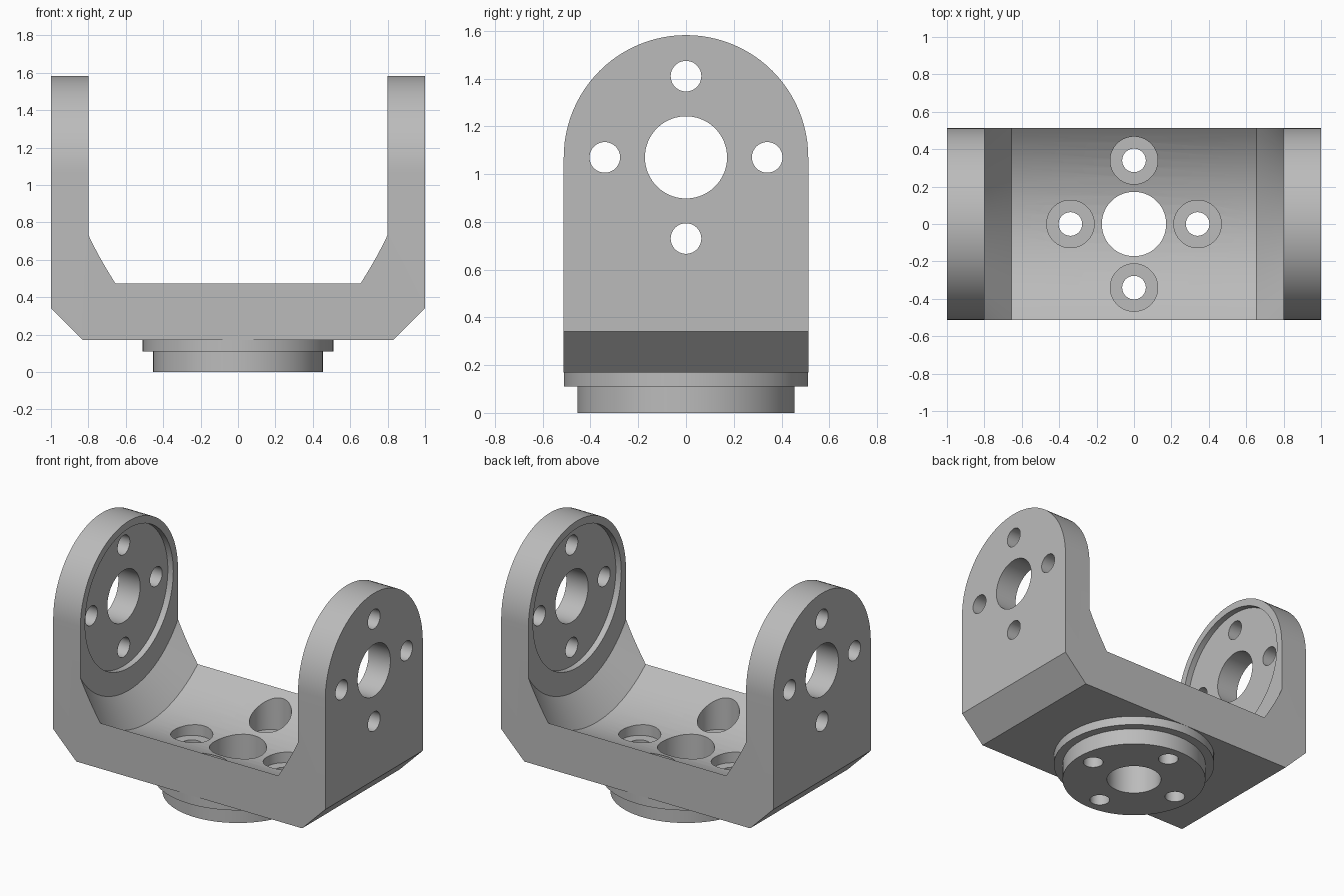
import bpy, bmesh, math
from mathutils import Matrix, Vector

if "Cube" in bpy.data.objects:
    bpy.data.objects.remove(bpy.data.objects["Cube"])

AXIS = 1.07      # height of the pivot axis
HALF = 0.512     # half depth, also the radius of the arm tops
BOLT = 0.34      # bolt circle radius
SIDES = 96

grey = bpy.data.materials.new("machined_grey")
grey.use_nodes = True
COLOUR = (0.5, 0.5, 0.5, 1)
grey.diffuse_color = COLOUR
grey.node_tree.nodes["Principled BSDF"].inputs["Base Color"].default_value = COLOUR


def to_object(name, bm):
    bmesh.ops.recalc_face_normals(bm, faces=bm.faces)
    mesh = bpy.data.meshes.new(name)
    bm.to_mesh(mesh)
    bm.free()
    mesh.materials.append(grey)
    obj = bpy.data.objects.new(name, mesh)
    bpy.context.collection.objects.link(obj)
    return obj


def lathe(name, profile, centre=(0, 0, 0), along_x=False):
    """Revolve (position along axis, radius) points into a closed solid."""
    bm = bmesh.new()
    rings = []
    for h, r in profile:
        angles = [math.tau * i / SIDES for i in range(SIDES)]
        rings.append([bm.verts.new((r * math.cos(a), r * math.sin(a), h)) for a in angles])
    for low, high in zip(rings, rings[1:]):
        for i in range(SIDES):
            j = (i + 1) % SIDES
            bm.faces.new((low[i], low[j], high[j], high[i]))
    bm.faces.new(rings[0][::-1])
    bm.faces.new(rings[-1])
    if along_x:
        bm.transform(Matrix.Rotation(math.pi / 2, 4, "Y"))
    bm.transform(Matrix.Translation(centre))
    return to_object(name, bm)


def combine(target, tool, operation):
    mod = target.modifiers.new(tool.name, "BOOLEAN")
    mod.operation, mod.solver, mod.object = operation, "EXACT", tool
    bpy.context.view_layer.objects.active = target
    bpy.ops.object.modifier_apply(modifier=mod.name)
    bpy.data.objects.remove(tool)


# Yoke blank: arched side profile extruded across the width
bm = bmesh.new()
outline = [(-HALF, 0.17), (HALF, 0.17)]
for i in range(SIDES // 2 + 1):
    a = math.pi * i / (SIDES // 2)
    outline.append((HALF * math.cos(a), AXIS + HALF * math.sin(a)))
face = bm.faces.new([bm.verts.new((-1, y, z)) for y, z in outline])
extruded = bmesh.ops.extrude_face_region(bm, geom=[face])["geom"]
bmesh.ops.translate(bm, vec=(2, 0, 0),
                    verts=[v for v in extruded if isinstance(v, bmesh.types.BMVert)])

# Lower corner chamfers
for side in (-1, 1):
    cut = bmesh.ops.bisect_plane(bm, geom=bm.verts[:] + bm.edges[:] + bm.faces[:],
                                 plane_co=(side, 0, 0.34),
                                 plane_no=Vector((side, 0, -1)), clear_outer=True)
    rim = [e for e in cut["geom_cut"] if isinstance(e, bmesh.types.BMEdge)]
    bmesh.ops.contextual_create(bm, geom=rim)
yoke = to_object("yoke_bracket", bm)

# Swept clearance between the arms: concave floor with conical ends
clearance = [(-0.8, 0.613), (-0.655, 0.787), (0.655, 0.787), (0.8, 0.613)]
combine(yoke, lathe("clearance", clearance, (0, 0, AXIS), True), "DIFFERENCE")

# Stepped round mount under the base
mount = [(0, 0.455), (0.11, 0.455), (0.11, HALF - 0.001), (0.2, HALF - 0.001)]
combine(yoke, lathe("mount", mount), "UNION")

# Shallow round recesses on the inner arm faces
recess = [(-0.84, 0.463), (0.84, 0.463)]
combine(yoke, lathe("recess", recess, (0, 0, AXIS), True), "DIFFERENCE")

# Centre bores
arm_bore = [(-1.1, 0.172), (1.1, 0.172)]
combine(yoke, lathe("arm_bore", arm_bore, (0, 0, AXIS), True), "DIFFERENCE")
combine(yoke, lathe("base_bore", [(-0.1, 0.172), (0.6, 0.172)]), "DIFFERENCE")

# Four bolt holes through both arms, four counterbored holes through the base
for u, v in ((BOLT, 0), (-BOLT, 0), (0, BOLT), (0, -BOLT)):
    arm_hole = [(-1.1, 0.064), (1.1, 0.064)]
    combine(yoke, lathe("arm_hole", arm_hole, (0, u, AXIS + v), True), "DIFFERENCE")
    base_hole = [(-0.1, 0.063), (0.22, 0.063), (0.22, 0.127), (0.65, 0.127)]
    combine(yoke, lathe("base_hole", base_hole, (u, v, 0)), "DIFFERENCE")

# Smooth round walls, crisp edges
bpy.ops.object.select_all(action="DESELECT")
yoke.select_set(True)
bpy.context.view_layer.objects.active = yoke
bpy.ops.object.shade_smooth_by_angle(angle=math.radians(20))
